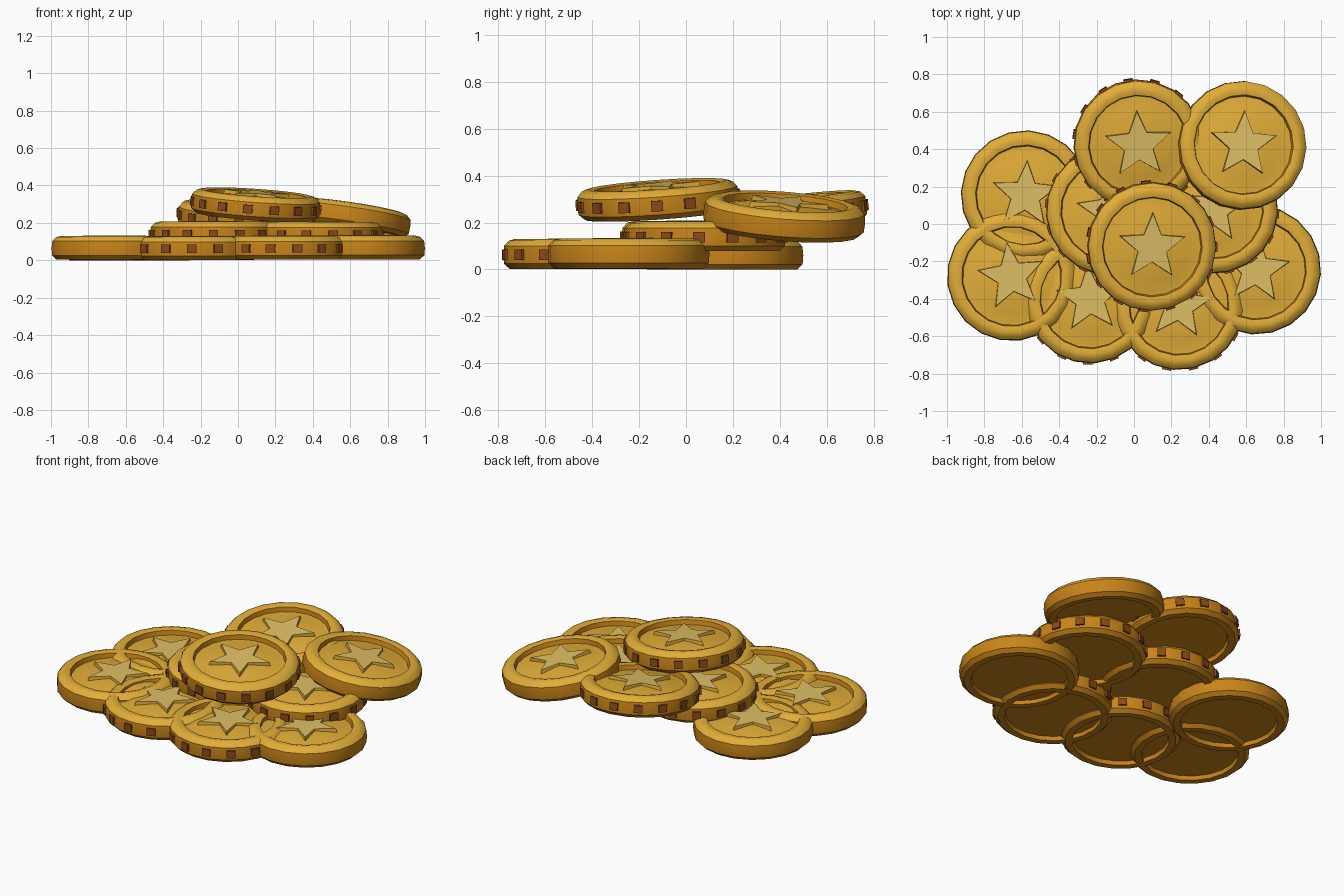
import bpy, bmesh, math
from mathutils import Matrix, Vector

if "Cube" in bpy.data.objects:
    bpy.data.objects.remove(bpy.data.objects["Cube"])


def mat(name, c):
    m = bpy.data.materials.new(name)
    m.diffuse_color = (*c, 1)
    m.use_nodes = True
    m.node_tree.nodes["Principled BSDF"].inputs["Base Color"].default_value = m.diffuse_color
    return m


GOLD = mat("gold", (0.76, 0.42, 0.04))
EDGE = mat("dark_gold_edge", (0.58, 0.23, 0.01))
STAR = mat("pale_gold", (0.74, 0.52, 0.13))
NOTCH = mat("brown_notch", (0.26, 0.07, 0.01))

SEG = 20
# (radius, height, material index) from underside centre, over the edge, to the face centre
PROFILE = [(0, 0.025, 1), (0.275, 0.025, 1), (0.28, 0.0, 1), (0.32, 0.0, 1),
           (0.343, 0.022, 1), (0.346, 0.06, 1), (0.342, 0.098, 1), (0.322, 0.12, 0),
           (0.295, 0.127, 0), (0.268, 0.12, 0), (0.262, 0.092, 1), (0.25, 0.092, 0),
           (0.19, 0.105, 0), (0.10, 0.114, 0), (0, 0.117, 0)]


def finish(name, bm, mats, mw, smooth=None):
    bmesh.ops.recalc_face_normals(bm, faces=bm.faces)
    me = bpy.data.meshes.new(name)
    bm.to_mesh(me)
    bm.free()
    for m in mats:
        me.materials.append(m)
    ob = bpy.data.objects.new(name, me)
    bpy.context.collection.objects.link(ob)
    ob.matrix_world = mw
    if smooth:
        bpy.ops.object.select_all(action='DESELECT')
        ob.select_set(True)
        bpy.context.view_layer.objects.active = ob
        bpy.ops.object.shade_smooth_by_angle(angle=math.radians(smooth))
    return ob


def coin_body(name, mw):
    bm = bmesh.new()
    rings = []
    for r, z, _ in PROFILE:
        if r == 0:
            rings.append([bm.verts.new((0, 0, z))] * SEG)
        else:
            rings.append([bm.verts.new((r * math.cos(a), r * math.sin(a), z))
                          for a in (math.tau * i / SEG for i in range(SEG))])
    for k in range(len(rings) - 1):
        a, b = rings[k], rings[k + 1]
        for i in range(SEG):
            j = (i + 1) % SEG
            vs = list(dict.fromkeys([a[i], a[j], b[j], b[i]]))
            bm.faces.new(vs).material_index = PROFILE[k + 1][2]
    finish(name, bm, [GOLD, EDGE], mw, 35)


def coin_star(name, mw):
    # raised star with slightly sloped sides
    bm = bmesh.new()
    loops = []
    for scale, z in ((1.06, 0.09), (1.0, 0.129)):
        loop = []
        for i in range(10):
            r = (0.18 if i % 2 == 0 else 0.08) * scale
            a = math.pi / 2 + i * math.pi / 5
            loop.append(bm.verts.new((r * math.cos(a), r * math.sin(a), z)))
        loops.append(loop)
    for i in range(10):
        j = (i + 1) % 10
        bm.faces.new((loops[0][i], loops[0][j], loops[1][j], loops[1][i])).material_index = 1
    bm.faces.new(loops[1])
    finish(name, bm, [STAR, GOLD], mw)


def coin_notches(name, mw, n=15):
    # small blocks around the edge
    bm = bmesh.new()
    for i in range(n):
        m = (Matrix.Rotation(math.tau * i / n, 4, 'Z')
             @ Matrix.Translation((0.341, 0, 0.06))
             @ Matrix.Diagonal((0.022, 0.05, 0.045, 1)))
        bmesh.ops.create_cube(bm, size=1, matrix=m)
    finish(name, bm, [NOTCH], mw)


# name, centre, tilt about x, tilt about y, spin, has notches
COINS = [
    ("front_left_coin", (-0.654, -0.28, 0.004), 0, 0, 8, False),
    ("back_left_coin", (-0.58, 0.155, 0.0), 0, 0, -3, False),
    ("front_mid_left_coin", (-0.235, -0.40, 0.001), 0, 0, 4, True),
    ("front_mid_right_coin", (0.24, -0.435, 0.003), 0, 0, -5, True),
    ("right_coin", (0.654, -0.245, 0.005), 0, 0, -4, False),
    ("middle_left_coin", (-0.125, 0.07, 0.08), 0, 0, 5, True),
    ("middle_right_coin", (0.425, 0.08, 0.078), 0, 0, -4, True),
    ("back_coin", (0.02, 0.435, 0.18), 6, 2, 3, True),
    ("back_right_coin", (0.57, 0.415, 0.165), -4.5, 8, -2, False),
    ("top_coin", (0.09, -0.115, 0.235), 4, 4, -1, True),
]

for name, loc, tx, ty, spin, notched in COINS:
    mw = (Matrix.Translation(Vector(loc))
          @ Matrix.Rotation(math.radians(tx), 4, 'X')
          @ Matrix.Rotation(math.radians(ty), 4, 'Y')
          @ Matrix.Rotation(math.radians(spin), 4, 'Z'))
    coin_body(name, mw)
    coin_star(name + "_star", mw)
    if notched:
        coin_notches(name + "_edge_notches", mw)
